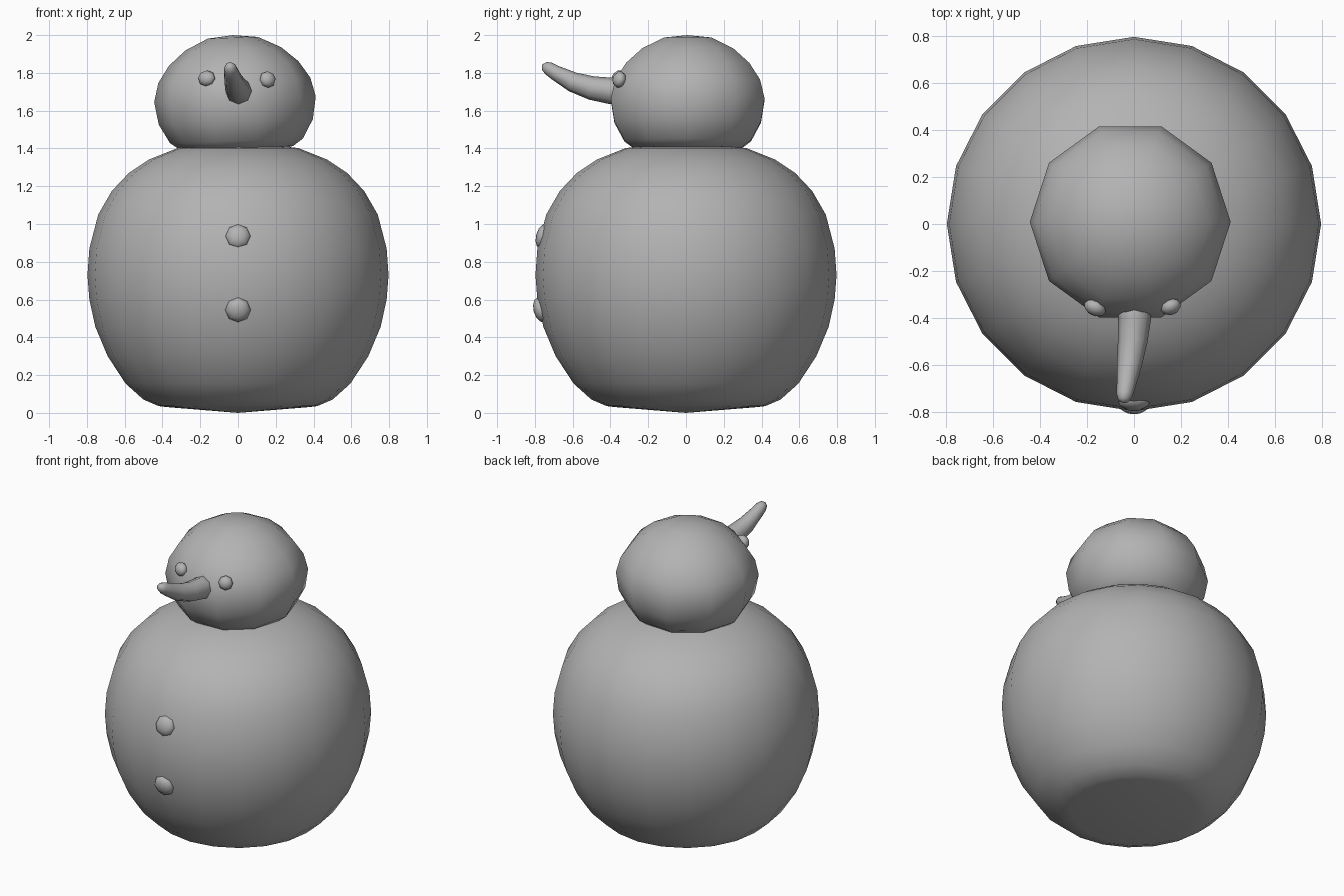
import bpy, bmesh
from math import cos, sin, pi, radians
from mathutils import Vector, Matrix

if "Cube" in bpy.data.objects:
    bpy.data.objects.remove(bpy.data.objects["Cube"])

grey = bpy.data.materials.new("grey")
grey.diffuse_color = (.45, .45, .45, 1)
grey.use_nodes = True
grey.node_tree.nodes["Principled BSDF"].inputs["Base Color"].default_value = grey.diffuse_color


def finish(name, bm):
    bmesh.ops.recalc_face_normals(bm, faces=bm.faces)
    for f in bm.faces:
        f.smooth = True
    mesh = bpy.data.meshes.new(name)
    bm.to_mesh(mesh)
    bm.free()
    mesh.materials.append(grey)
    ob = bpy.data.objects.new(name, mesh)
    bpy.context.collection.objects.link(ob)
    return ob


def skin(name, rings, start, end):
    """Bridge a list of rings and cap both ends with a fan to a point."""
    bm = bmesh.new()
    loops = [[bm.verts.new(p) for p in ring] for ring in rings]
    n = len(loops[0])
    a, b = bm.verts.new(start), bm.verts.new(end)
    for i in range(n):
        j = (i + 1) % n
        for lo, hi in zip(loops, loops[1:]):
            bm.faces.new((lo[i], lo[j], hi[j], hi[i]))
        bm.faces.new((a, loops[0][j], loops[0][i]))
        bm.faces.new((b, loops[-1][i], loops[-1][j]))
    return finish(name, bm)


def lathe(name, profile, sides, bottom, top):
    rings = [[(r * cos(2 * pi * i / sides), r * sin(2 * pi * i / sides), z)
              for i in range(sides)] for r, z in profile]
    return skin(name, rings, (0, 0, bottom), (0, 0, top))


def pebble(name, centre, normal, radius, depth, sides=8):
    """Small flattened ball facing along normal."""
    bm = bmesh.new()
    bmesh.ops.create_uvsphere(bm, u_segments=sides, v_segments=6, radius=1)
    rot = Vector(normal).to_track_quat('Z', 'Y').to_matrix().to_4x4()
    m = Matrix.Translation(centre) @ rot @ Matrix.Diagonal((*radius, depth, 1))
    bmesh.ops.transform(bm, matrix=m, verts=bm.verts)
    return finish(name, bm)


# Body: lathed ball with a flattened base and top
lathe("body", [(.38, .031), (.42, .036), (.50, .07), (.595, .155), (.69, .30),
               (.755, .455), (.787, .60), (.797, .73), (.787, .87), (.74, 1.05),
               (.668, 1.175), (.578, 1.27), (.47, 1.342), (.32, 1.402), (.16, 1.42)],
      20, 0, 1.43)

# Head: ten-sided squashed ball, slightly tilted
head = lathe("head", [(.16, -.29), (.30, -.257), (.352, -.22), (.408, -.12),
                      (.428, 0), (.403, .10), (.343, .19), (.253, .268), (.133, .326)],
             10, -.30, .34)
head.location = (-.016, .009, 1.66)
head.rotation_euler = (0, radians(-2), 0)

# Nose: curved tapering carrot
path = [(0, -.30, 1.70, .072), (.003, -.40, 1.705, .07), (-.006, -.50, 1.72, .063),
        (-.02, -.60, 1.752, .053), (-.034, -.69, 1.80, .04),
        (-.041, -.728, 1.824, .035), (-.044, -.75, 1.837, .024)]
pts = [Vector(p[:3]) for p in path]
rings = []
for k, p in enumerate(pts):
    t = (pts[min(k + 1, len(pts) - 1)] - pts[max(k - 1, 0)]).normalized()
    u = t.cross(Vector((0, 0, 1))).normalized()
    v = u.cross(t)
    r = path[k][3]
    rings.append([p + r * (cos(pi * i / 4) * u + sin(pi * i / 4) * v) for i in range(8)])
skin("nose", rings, pts[0], (-.046, -.762, 1.843))

# Eyes
pebble("eye_left", (-.166, -.357, 1.771), (-.45, -1, .3), (.049, .043), .033)
pebble("eye_right", (.157, -.353, 1.765), (.45, -1, .3), (.045, .045), .033)

# Buttons
pebble("button_upper", (0, -.757, .935), (0, -1, .27), (.068, .068), .037)
pebble("button_lower", (0, -.770, .545), (0, -1, -.27), (.068, .068), .037)
